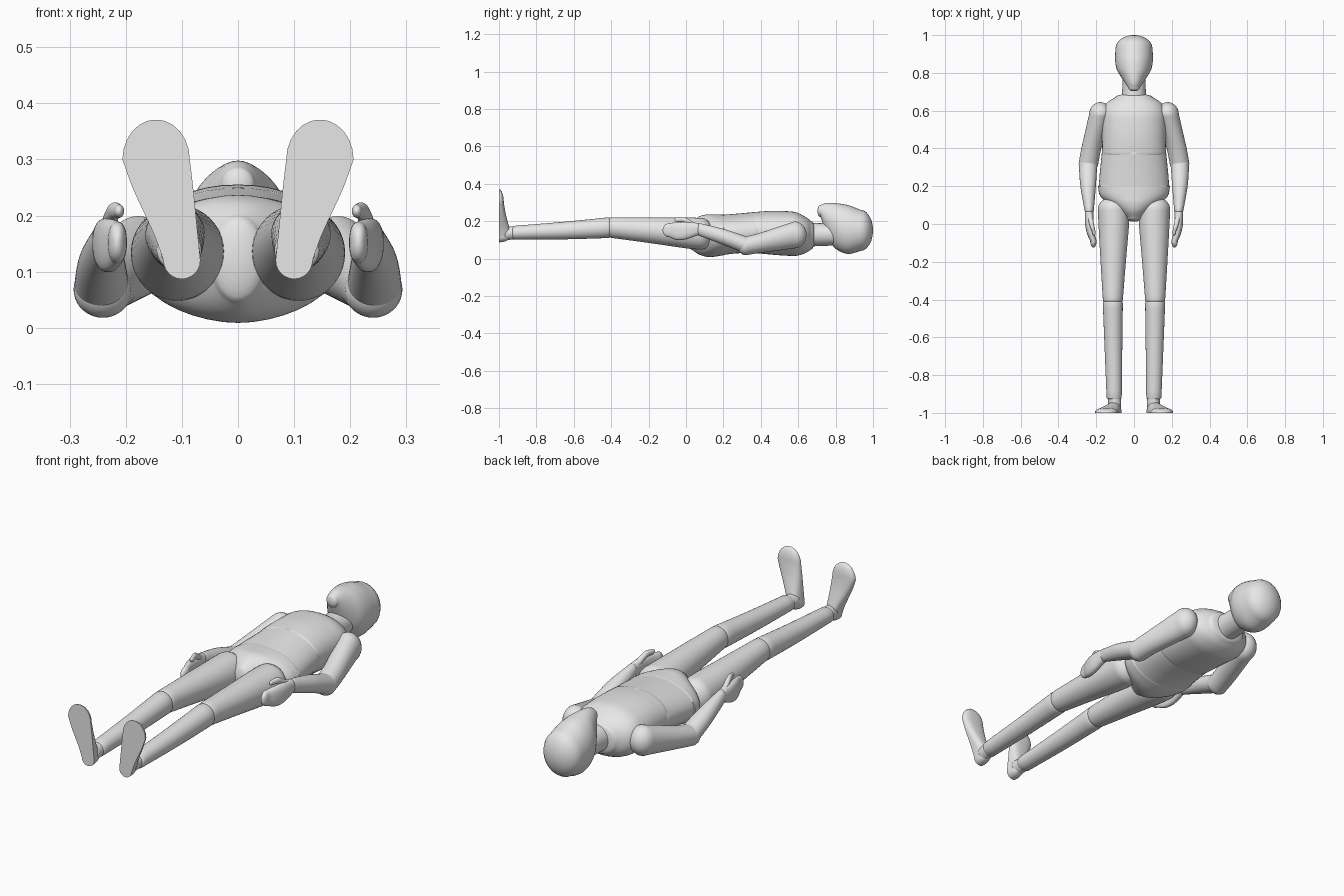
import bpy, bmesh, math
from mathutils import Vector

cube = bpy.data.objects.get("Cube")
if cube:
    bpy.data.objects.remove(cube, do_unlink=True)

grey = bpy.data.materials.new("plain grey")
grey.use_nodes = True
grey.diffuse_color = (0.8, 0.8, 0.8, 1)
grey.node_tree.nodes["Principled BSDF"].inputs["Base Color"].default_value = grey.diffuse_color

SEGMENTS = 40


def spline(a, b, c, d, t):
    """Smooth curve from b to c."""
    return b + 0.5 * t * (c - a + t * (2 * a - 5 * b + 4 * c - d + t * (3 * (b - c) + d - a)))


def refine(rings, steps=5):
    """Interpolate rings of (y, x, z, half width, half height)."""
    out = []
    for i in range(len(rings) - 1):
        p = [rings[max(0, min(len(rings) - 1, i + k))] for k in (-1, 0, 1, 2)]
        for s in range(steps):
            out.append([spline(*q, s / steps) for q in zip(*p)])
    out.append(list(rings[-1]))
    return out


def round_end(ring, length, sign):
    """Rings that close an end as a half ellipsoid."""
    y, x, z, a, b = ring
    angles = [math.radians(d) for d in (15, 30, 45, 60, 74, 85)]
    return [[y + sign * length * math.sin(t), x, z, a * math.cos(t), b * math.cos(t)] for t in angles]


def loft(name, rings, start_cap, end_cap, side=1, square=1.0, place=None):
    """Skin oval rings along y, with rounded ends."""
    body = refine(rings)
    body = round_end(body[0], start_cap, -1)[::-1] + body + round_end(body[-1], end_cap, 1)
    bm = bmesh.new()
    loops = []
    for y, x, z, a, b in body:
        loop = []
        for k in range(SEGMENTS):
            t = math.tau * k / SEGMENTS
            c, s = math.cos(t), math.sin(t)
            p = Vector((x + a * math.copysign(abs(c) ** square, c), y,
                        z + b * math.copysign(abs(s) ** square, s)))
            if place:
                p = place(p)
            p.x *= side
            loop.append(bm.verts.new(p))
        loops.append(loop)
    for lo, hi in zip(loops, loops[1:]):
        for k in range(SEGMENTS):
            n = (k + 1) % SEGMENTS
            bm.faces.new((lo[k], lo[n], hi[n], hi[k]))
    bm.faces.new(loops[0])
    bm.faces.new(loops[-1])
    bmesh.ops.recalc_face_normals(bm, faces=bm.faces)
    mesh = bpy.data.meshes.new(name)
    bm.to_mesh(mesh)
    bm.free()
    mesh.materials.append(grey)
    obj = bpy.data.objects.new(name, mesh)
    bpy.context.collection.objects.link(obj)
    bpy.ops.object.select_all(action="DESELECT")
    obj.select_set(True)
    bpy.context.view_layer.objects.active = obj
    bpy.ops.object.shade_smooth_by_angle(angle=math.radians(40))
    return obj


def span(y, half_width, low, high):
    """Centred ring given by its lowest and highest z."""
    return (y, 0, (low + high) / 2, half_width, (high - low) / 2)


# Head with a forward chin and a round skull
loft("head", [span(.72, .03, .222, .287), span(.745, .047, .15, .296), span(.78, .07, .075, .298),
              span(.82, .092, .04, .294), span(.87, .1, .025, .285), span(.93, .098, .04, .262)],
     .017, .07)
loft("neck", [span(.64, .072, .06, .2), span(.69, .063, .066, .19), span(.8, .062, .07, .19)], .02, .02)

# Trunk
loft("chest", [span(.37, .169, .03, .249), span(.45, .169, .022, .255), span(.53, .17, .016, .254),
               span(.59, .168, .015, .247), span(.64, .145, .03, .222), span(.67, .1, .05, .2)],
     .03, .02, square=.93)
loft("abdomen", [span(.18, .188, .016, .233), span(.27, .181, .028, .24), span(.38, .17, .03, .25)], .03, .03)
loft("pelvis", [span(.035, .05, .045, .2), span(.07, .09, .022, .225), span(.11, .14, .01, .236),
                span(.15, .18, .01, .236), span(.2, .19, .018, .235)], .023, .03)


def foot_place(p):
    """Turn the loft upright, flat on the sole."""
    return Vector((p.x, -1 + max(0, p.z), p.y))


for side, word in ((1, "left"), (-1, "right")):
    # Legs
    loft(word + "_thigh", [(-.4, .112, .166, .053, .055), (-.2, .11, .152, .067, .068),
                           (0, .107, .137, .081, .082), (.08, .108, .133, .083, .085)], .03, .065, side)
    loft(word + "_calf", [(-.92, .105, .138, .04, .037), (-.65, .109, .15, .047, .047),
                          (-.42, .112, .165, .053, .055)], .012, .035, side)
    loft(word + "_ankle", [(-.96, .102, .135, .034, .036), (-.91, .104, .138, .034, .034)], .02, .02, side)
    loft(word + "_foot", [(.12, .1, 0, .033, .062), (.16, .109, 0, .038, .056), (.2, .12, 0, .045, .046),
                          (.25, .134, 0, .054, .034), (.3, .146, 0, .06, .026)],
         .033, .071, side, .75, foot_place)
    # Arms
    loft(word + "_upper_arm", [(.32, .241, .068, .052, .05), (.4, .226, .085, .053, .054),
                               (.5, .2, .108, .056, .064), (.58, .178, .127, .06, .072)], .045, .065, side)
    loft(word + "_forearm", [(.07, .237, .156, .024, .034), (.2, .243, .116, .041, .043),
                             (.32, .243, .072, .049, .047)], .012, .045, side)
    # Hands
    loft(word + "_hand", [(-.09, .215, .152, .017, .037), (-.05, .228, .147, .021, .047),
                          (0, .236, .149, .023, .046), (.06, .237, .157, .022, .033)],
         .035, .02, side, .85)
    loft(word + "_thumb", [(-.045, .212, .208, .009, .012), (-.01, .222, .207, .012, .015),
                           (.04, .232, .178, .014, .016)], .016, .02, side)
